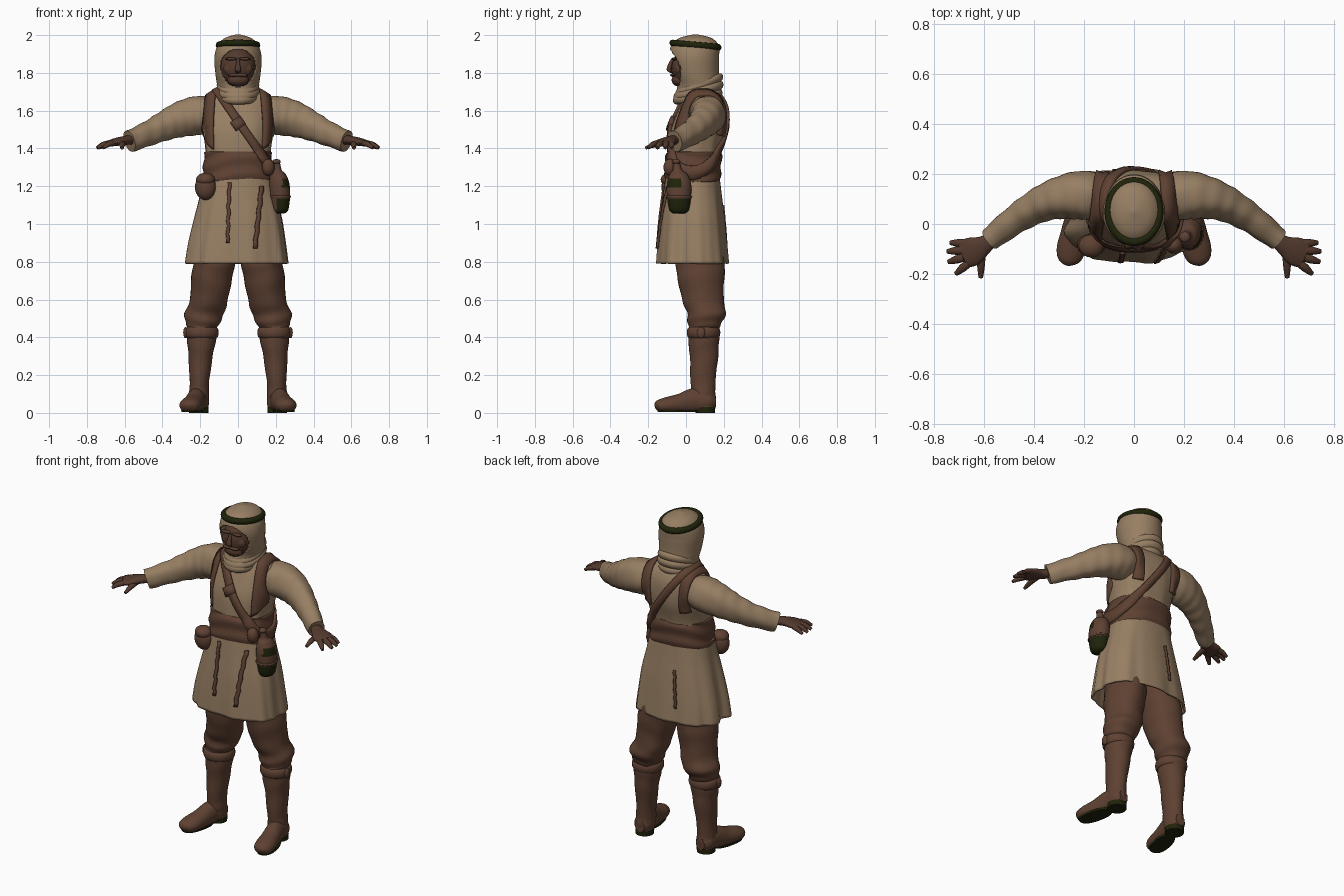
import bpy, bmesh
from math import sin, cos, pi, radians
from mathutils import Vector
from mathutils.bvhtree import BVHTree

cube = bpy.data.objects.get("Cube")
if cube:
    bpy.data.objects.remove(cube, do_unlink=True)

X, Y, Z = Vector((1, 0, 0)), Vector((0, 1, 0)), Vector((0, 0, 1))
made = []


def material(name, rgb):
    m = bpy.data.materials.new(name)
    m.use_nodes = True
    m.diffuse_color = (*rgb, 1)
    m.node_tree.nodes["Principled BSDF"].inputs["Base Color"].default_value = (*rgb, 1)
    return m


CLOTH = material("tan cloth", (0.31, 0.21, 0.125))
LEATHER = material("brown leather", (0.113, 0.053, 0.032))
SKIN = material("brown skin", (0.088, 0.042, 0.027))
GREEN = material("dark green", (0.014, 0.017, 0.003))


def finish(name, bm, mat, mirror=False, thick=0):
    me = bpy.data.meshes.new(name)
    bm.to_mesh(me)
    bm.free()
    me.materials.append(mat)
    ob = bpy.data.objects.new(name, me)
    bpy.context.collection.objects.link(ob)
    if thick:
        mod = ob.modifiers.new("thickness", 'SOLIDIFY')
        mod.thickness, mod.offset = thick, 0
    if mirror:
        ob.modifiers.new("mirror", 'MIRROR').use_mirror_merge = False
    made.append(ob)
    return ob


def resample(pts, n):
    """Smooth curve through the stations, n steps per span."""
    pts = [Vector(p) for p in pts]
    ext = [pts[0]] + pts + [pts[-1]]
    out = []
    for p0, p1, p2, p3 in zip(ext, ext[1:], ext[2:], ext[3:]):
        for k in range(n):
            t = k / n
            out.append(p1 + (p2 - p0) * (t / 2) + (2 * p0 - 5 * p1 + 4 * p2 - p3) * (t * t / 2)
                       + (3 * p1 - p0 - 3 * p2 + p3) * (t ** 3 / 2))
    return out + [pts[-1]]


def loft(name, stations, mat, ref=Y, axis=None, power=2, seg=32, steps=5,
         ripple=None, caps=True, hole=None, mirror=False, thick=0, floor=None):
    """Skin rounded rings; a station is x, y, z, radius, radius."""
    rows = resample(stations, steps)
    bm = bmesh.new()
    rings = []
    for j, s in enumerate(rows):
        c = Vector(s[:3])
        lo, hi = rows[max(j - 1, 0)], rows[min(j + 1, len(rows) - 1)]
        t = axis or (Vector(hi[:3]) - Vector(lo[:3])).normalized()
        a = ref.cross(t).normalized()
        b = t.cross(a)
        ring = []
        for i in range(seg):
            th = 2 * pi * i / seg
            k = ripple(th, j / (len(rows) - 1)) if ripple else 1
            u, v = (abs(f) ** (2 / power) * (1 if f > 0 else -1) for f in (cos(th), sin(th)))
            p = c + a * (u * s[3] * k) + b * (v * s[4] * k)
            if floor is not None:
                p.z = max(p.z, floor)
            ring.append(bm.verts.new(p))
        rings.append(ring)
    for r0, r1 in zip(rings, rings[1:]):
        for i in range(seg):
            n = (i + 1) % seg
            bm.faces.new((r0[i], r0[n], r1[n], r1[i]))
    if caps:
        bm.faces.new(rings[0][::-1])
        bm.faces.new(rings[-1])
    bmesh.ops.recalc_face_normals(bm, faces=bm.faces)
    if hole:
        cut = [f for f in bm.faces if hole(f.calc_center_median())]
        bmesh.ops.delete(bm, geom=cut, context='FACES')
    return finish(name, bm, mat, mirror, thick)


def ball(name, loc, size, mat, mirror=False):
    bm = bmesh.new()
    bmesh.ops.create_uvsphere(bm, u_segments=24, v_segments=14, radius=1)
    bmesh.ops.scale(bm, vec=size, verts=bm.verts)
    bmesh.ops.translate(bm, vec=loc, verts=bm.verts)
    return finish(name, bm, mat, mirror)


def hoop(name, loc, rx, ry, tube, mat, tilt=0, mirror=False, tall=1):
    """Closed elliptical roll, raised at the front by tilt."""
    bm = bmesh.new()
    rows = []
    for i in range(48):
        a = 2 * pi * i / 48
        row = []
        for k in range(12):
            b = 2 * pi * k / 12
            y = (ry + tube * cos(b)) * sin(a)
            p = Vector(((rx + tube * cos(b)) * cos(a), y, tube * tall * sin(b) - tilt * y))
            row.append(bm.verts.new(p + Vector(loc)))
        rows.append(row)
    for i in range(48):
        r, q = rows[i], rows[(i + 1) % 48]
        for k in range(12):
            bm.faces.new((r[k], q[k], q[(k + 1) % 12], r[(k + 1) % 12]))
    bmesh.ops.recalc_face_normals(bm, faces=bm.faces)
    return finish(name, bm, mat, mirror)


# Tunic body, skirt with side folds, sleeves and sash
torso = loft("tunic_body", [
    (0, .035, 1.2, .175, .135), (0, .045, 1.38, .172, .14), (0, .065, 1.5, .188, .148),
    (0, .085, 1.6, .195, .128), (0, .09, 1.66, .18, .105), (0, .08, 1.7, .125, .085),
    (0, .07, 1.72, .08, .07)], CLOTH, axis=Z, power=2.4, seg=48,
    ripple=lambda th, u: 1 + .013 * sin(11 * th + 5 * u))
skirt = loft("tunic_skirt", [
    (-.006, .034, .79, .276, .185), (-.005, .033, .9, .259, .177), (0, .033, 1.03, .232, .165),
    (0, .034, 1.15, .2, .15), (0, .035, 1.25, .178, .138)], CLOTH, axis=Z, power=2.4, seg=96,
    ripple=lambda th, u: 1 + (1 - u) * (.022 * sin(9 * th + 1) + .012 * sin(17 * th)
                                        - .09 * abs(cos(th)) ** 80),
    caps=False, thick=.01)
sleeves = loft("sleeve", [
    (.08, .09, 1.585, .06, .06), (.15, .105, 1.58, .092, .093), (.22, .115, 1.575, .097, .103),
    (.3, .105, 1.555, .085, .095), (.38, .075, 1.522, .07, .08), (.47, .02, 1.48, .058, .066),
    (.575, -.06, 1.437, .047, .058)], CLOTH, ref=Z, mirror=True, steps=8,
    ripple=lambda th, u: 1 + .035 * u * sin(50 * u + 2 * sin(th)) + .02 * sin(5 * th + 9 * u))
sash = loft("waist_sash", [
    (0, .035, 1.215, .17, .13), (0, .035, 1.225, .185, .146), (0, .037, 1.29, .184, .148),
    (0, .042, 1.37, .178, .148), (0, .045, 1.385, .165, .135)], LEATHER, axis=Z, power=2.4, seg=48,
    steps=7, ripple=lambda th, u: 1 + .024 * sin(23 * u + 2 * sin(2 * th + 1)))

# Surface lookup, so that straps lie on the clothes
dg = bpy.context.evaluated_depsgraph_get()
verts, polys = [], []
for part in (torso, skirt, sleeves, sash):
    ev = part.evaluated_get(dg)
    me = ev.to_mesh()
    base = len(verts)
    verts += [v.co.copy() for v in me.vertices]
    polys += [[base + i for i in p.vertices] for p in me.polygons]
    ev.to_mesh_clear()
surface = BVHTree.FromPolygons(verts, polys)


def strap(name, rays, across, half, mat, closed=False, thick=.014):
    bm = bmesh.new()
    rows = []
    for c, d in rays:
        row = []
        for k in (-1, 0, 1):
            start = Vector(c) + across * (half * k) + d
            hit = surface.ray_cast(start, -d)[0]
            if hit:
                row.append(bm.verts.new(hit + d * .007))
        if len(row) == 3:
            rows.append(row)
    for r, q in zip(rows, rows[1:] + rows[:1] if closed else rows[1:]):
        for k in (0, 1):
            bm.faces.new((r[k], r[k + 1], q[k + 1], q[k]))
    return finish(name, bm, mat, thick=thick)


# Shoulder straps drawn together at the back, and the diagonal strap
for side, label in ((1, "left"), (-1, "right")):
    turn = [radians(-38 + 6 * i) for i in range(40)]
    strap(label + "_shoulder_strap",
          [((side * (.142 + .018 * cos(a)), .07, 1.5), -Y * cos(a) + Z * sin(a)) for a in turn],
          X, .027, LEATHER)
slant = Vector((.57, 0, -.82)).normalized()
strap("diagonal_strap", [((.045, .07, 1.48), -Y * cos(a) + slant * sin(a))
                         for a in (2 * pi * i / 72 for i in range(72))],
      slant.cross(Y), .021, LEATHER, closed=True, thick=.018)
strap("strap_buckle", [((.57 * t, .07, 1.53 - .82 * t), -Y) for t in (-.025, 0, .025)],
      slant.cross(Y), .03, LEATHER, thick=.032)

# Hanging strips
for name, x, lean, top, low, d, half in (
        ("front_strip", -.045, -.01, 1.22, .9, -Y, .009),
        ("front_left_strip", .125, -.035, 1.2, .87, -Y, .011),
        ("back_right_strip", -.06, -.02, 1.1, .88, Y, .007)):
    strap(name, [((x + lean * i / 14 + .003 * sin(2 * i), .03, top + (low - top) * i / 14), d)
                 for i in range(15)], X, half, LEATHER, thick=.009)

# Head, face and headscarf
ball("face", (0, .035, 1.825), (.098, .112, .115), SKIN)
loft("nose", [(0, -.07, 1.875, .008, .008), (0, -.083, 1.845, .011, .012),
              (0, -.09, 1.815, .017, .012), (0, -.075, 1.8, .01, .008)], SKIN, axis=Z, seg=12)
ball("brow", (.036, -.062, 1.874), (.034, .014, .008), SKIN, mirror=True)
ball("cheek", (.042, -.038, 1.82), (.036, .026, .034), SKIN, mirror=True)
ball("moustache", (.02, -.07, 1.788), (.034, .014, .009), SKIN, mirror=True)
ball("beard", (0, -.038, 1.762), (.056, .038, .034), SKIN)
loft("headscarf", [
    (0, .06, 1.66, .095, .12), (0, .068, 1.73, .106, .11), (0, .052, 1.8, .116, .118),
    (0, .043, 1.88, .121, .128), (0, .047, 1.94, .106, .123), (0, .05, 1.98, .07, .085),
    (0, .05, 2.0, .008, .008)], CLOTH, axis=Z, seg=96, steps=10, thick=.008,
    hole=lambda c: c.y < 0 and (c.x / (.092 + .1 * (c.z - 1.825))) ** 2
    + ((c.z - 1.825) / .1) ** 2 < 1)
hoop("head_rope", (0, .05, 1.947), .1, .12, .018, GREEN, tilt=.09)
for i, (z, rx, ry) in enumerate(((1.675, .085, .105), (1.705, .09, .106), (1.735, .086, .1))):
    hoop("neck_wrap_%d" % (i + 1), (0, .062 + .004 * i, z), rx, ry, .027, CLOTH, tilt=-.15 - .1 * i)

# Hands
loft("palm", [(.545, -.04, 1.447, .028, .026), (.595, -.08, 1.443, .036, .024),
              (.645, -.108, 1.434, .057, .021), (.685, -.125, 1.425, .054, .016)],
     SKIN, ref=Z, mirror=True, seg=20)
fingers = (("little_finger", (.675, -.078), (.736, -.075)), ("ring_finger", (.685, -.105), (.748, -.11)),
           ("middle_finger", (.683, -.134), (.744, -.152)), ("index_finger", (.665, -.158), (.714, -.2)),
           ("thumb", (.612, -.11), (.614, -.215)))
for name, a, b in fingers:
    mid = ((a[0] + b[0]) / 2, (a[1] + b[1]) / 2)
    loft(name, [(*a, 1.428, .017, .015), (*mid, 1.42, .016, .014), (*b, 1.402, .009, .008)],
         SKIN, ref=Z, seg=12, steps=3, mirror=True)

# Trousers and boots
loft("trouser_leg", [
    (.09, .04, 1.08, .085, .09), (.12, .07, .85, .105, .122), (.126, .075, .78, .11, .13),
    (.14, .08, .7, .108, .122), (.152, .09, .6, .1, .11), (.177, .11, .53, .105, .103),
    (.187, .1, .475, .09, .09), (.187, .095, .44, .07, .075)], LEATHER, axis=Z, mirror=True,
    ripple=lambda th, u: 1 + .035 * u * sin(34 * u + 2 * sin(th + 1)) + .015 * sin(5 * th + 4 * u))
loft("boot_shaft", [
    (.19, .095, .47, .076, .078), (.192, .094, .4, .078, .082), (.198, .095, .3, .064, .075),
    (.205, .09, .15, .051, .065), (.207, .094, .08, .054, .064), (.208, .1, .03, .052, .056)],
    LEATHER, axis=Z, mirror=True, ripple=lambda th, u: 1 + .02 * sin(30 * u + 2 * sin(th)))
hoop("boot_cuff", (.192, .093, .425), .077, .076, .013, LEATHER, mirror=True, tall=2.2)
ball("boot_buckle", (.278, .08, .425), (.012, .022, .03), LEATHER, mirror=True)
loft("boot_foot", [
    (.205, .156, .06, .03, .035), (.208, .12, .06, .052, .055), (.22, .05, .064, .05, .068),
    (.237, -.03, .048, .054, .054), (.252, -.1, .041, .058, .043), (.262, -.145, .036, .044, .032),
    (.265, -.162, .03, .014, .014)], LEATHER, ref=Z, floor=.012, mirror=True)
loft("boot_heel", [(.208, .102, 0, .052, .052), (.208, .102, .03, .053, .053)],
     GREEN, axis=Z, mirror=True, steps=1)
loft("boot_sole", [(.242, -.045, .004, .05, .105), (.242, -.045, .016, .053, .11)],
     GREEN, axis=Z, ref=Vector((-.22, 1, 0)).normalized(), power=2.4, mirror=True, steps=1)

# Canteen with green lower half and green patch
flask = loft("canteen", [
    (.224, -.037, 1.055, .02, .028), (.224, -.037, 1.075, .042, .052), (.222, -.037, 1.15, .054, .064),
    (.218, -.037, 1.22, .053, .063), (.212, -.04, 1.265, .04, .046), (.208, -.045, 1.285, .024, .025),
    (.205, -.05, 1.32, .018, .018)], LEATHER, axis=Z)
flask.data.materials.append(GREEN)
for p in flask.data.polygons:
    c = p.center
    p.material_index = int(c.x > .205 and c.z < 1.135
                           or c.x > .235 and 1.2 < c.z < 1.24 and c.y < -.03)
hoop("canteen_band", (.222, -.037, 1.145), .053, .063, .006, LEATHER)
ball("canteen_cap", (.204, -.052, 1.33), (.022, .022, .014), LEATHER)

# Belt pouches
ball("belt_pouch", (-.172, -.085, 1.195), (.056, .045, .068), LEATHER)
ball("pouch_flap", (-.172, -.088, 1.235), (.05, .046, .036), LEATHER)
ball("small_belt_pouch", (.16, -.085, 1.3), (.034, .034, .045), LEATHER)

# Smooth shading with sharp edges kept
bpy.ops.object.select_all(action='DESELECT')
for ob in made:
    ob.select_set(True)
bpy.context.view_layer.objects.active = made[0]
bpy.ops.object.shade_smooth_by_angle(angle=radians(50))
